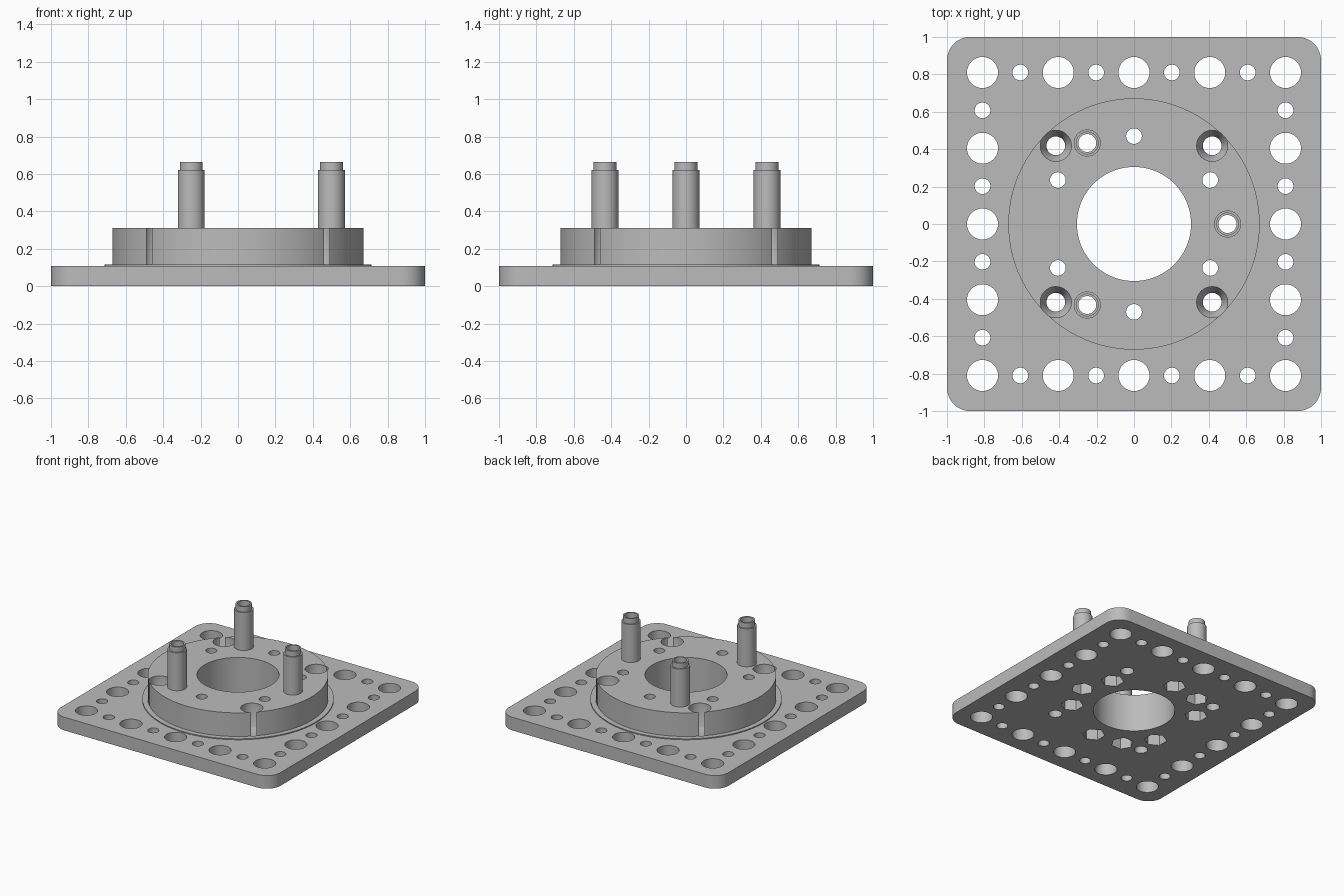
import bpy
import bmesh
from math import cos, sin, tau, radians
from mathutils import Matrix, Vector

old = bpy.data.objects.get("Cube")
if old:
    bpy.data.objects.remove(old, do_unlink=True)

PLATE_TOP, LIP_TOP, DISC_TOP = 0.108, 0.116, 0.31
SHOULDER, POST_TOP = 0.622, 0.665
BORE_R, PITCH, HEX_DEPTH = 0.305, 0.2025, 0.16

grey = bpy.data.materials.new("machined_grey")
grey.use_nodes = True
colour = (0.5, 0.5, 0.5, 1)
grey.diffuse_color = colour
grey.node_tree.nodes["Principled BSDF"].inputs["Base Color"].default_value = colour


def make_object(name, bm):
    bmesh.ops.recalc_face_normals(bm, faces=bm.faces)
    mesh = bpy.data.meshes.new(name)
    bm.to_mesh(mesh)
    bm.free()
    mesh.materials.append(grey)
    obj = bpy.data.objects.new(name, mesh)
    bpy.context.collection.objects.link(obj)
    return obj


def lathe(bm, profile, centre=(0, 0), sides=48, turn=0.0):
    """Revolve a closed (radius, height) outline around a vertical axis."""
    part = bmesh.new()
    verts = [part.verts.new((r, 0, z)) for r, z in profile]
    edges = [part.edges.new((verts[i - 1], verts[i])) for i in range(len(verts))
             if verts[i - 1].co.x + verts[i].co.x > 0]
    bmesh.ops.spin(part, geom=verts + edges, cent=(0, 0, 0), axis=(0, 0, 1),
                   angle=tau, steps=sides, use_merge=True)
    bmesh.ops.remove_doubles(part, verts=part.verts, dist=1e-5)
    bmesh.ops.recalc_face_normals(part, faces=part.faces)
    part.transform(Matrix.Translation((*centre, 0)) @ Matrix.Rotation(turn, 4, "Z"))
    temp = bpy.data.meshes.new("temp")
    part.to_mesh(temp)
    part.free()
    bm.from_mesh(temp)
    bpy.data.meshes.remove(temp)


def pin(bm, radius, centre, low=-0.1, high=0.5, sides=32, turn=0.0):
    lathe(bm, [(0, low), (radius, low), (radius, high), (0, high)], centre, sides, turn)


def polar(radius, degrees):
    a = radians(degrees)
    return radius * cos(a), radius * sin(a)


post_spots = [polar(0.5, a) for a in (0, 120, 240)]
screw_spots = [polar(0.47, a) for a in range(30, 390, 60)]

# Square base plate with rounded corners
bm = bmesh.new()
bmesh.ops.create_cube(bm, size=1)
bm.transform(Matrix.Translation((0, 0, PLATE_TOP / 2)) @ Matrix.Diagonal((2, 2, PLATE_TOP, 1)))
uprights = [e for e in bm.edges if abs(e.verts[0].co.z - e.verts[1].co.z) > 0.01]
bmesh.ops.bevel(bm, geom=uprights, offset=0.125, segments=10, profile=0.5, affect="EDGES")
base_plate = make_object("base_plate", bm)

# Raised disc with a thin lip at its foot
bm = bmesh.new()
lathe(bm, [(BORE_R, PLATE_TOP), (0.713, PLATE_TOP), (0.713, LIP_TOP),
           (0.672, LIP_TOP), (0.672, DISC_TOP), (BORE_R, DISC_TOP)], sides=96)
raised_disc = make_object("raised_disc", bm)

# Hollow stepped posts
posts = []
for spot in post_spots:
    bm = bmesh.new()
    lathe(bm, [(0.048, DISC_TOP), (0.072, DISC_TOP), (0.072, SHOULDER),
               (0.061, SHOULDER), (0.061, POST_TOP), (0.048, POST_TOP)], spot)
    posts.append(make_object("post", bm))

# Cutter: large and small holes around the plate border, and the centre bore
bm = bmesh.new()
for i in range(-4, 5):
    for j in range(-4, 5):
        if max(abs(i), abs(j)) == 4:
            big = (i + j) % 2 == 0
            pin(bm, 0.083 if big else 0.042, (i * PITCH, j * PITCH))
pin(bm, BORE_R, (0, 0), sides=96)
border_cutter = make_object("border_cutter", bm)

# Cutter: round through holes of the disc
bm = bmesh.new()
for spot in screw_spots:
    pin(bm, 0.042, spot)
for spot in post_spots:
    pin(bm, 0.048, spot, sides=48)
hole_cutter = make_object("hole_cutter", bm)

# Cutter: hexagonal nut pockets from below
bm = bmesh.new()
for spot in screw_spots + post_spots:
    pin(bm, 0.085, spot, high=HEX_DEPTH, sides=6, turn=Vector(spot).angle_signed(Vector((1, 0))))
pocket_cutter = make_object("pocket_cutter", bm)

# Cutter: deep countersunk holes that just break the disc rim
bm = bmesh.new()
for sx in (-1, 1):
    for sy in (-1, 1):
        lathe(bm, [(0, -0.1), (0.05, -0.1), (0.05, 0.06), (0.083, 0.118),
                   (0.083, 0.5), (0, 0.5)], (sx * 0.418, sy * 0.418))
sink_cutter = make_object("sink_cutter", bm)


def cut(target, cutters):
    bpy.context.view_layer.objects.active = target
    for cutter in cutters:
        mod = target.modifiers.new("cut", "BOOLEAN")
        mod.operation = "DIFFERENCE"
        mod.solver = "EXACT"
        mod.object = cutter
        bpy.ops.object.modifier_apply(modifier=mod.name)


cut(base_plate, [border_cutter, hole_cutter, pocket_cutter, sink_cutter])
cut(raised_disc, [hole_cutter, pocket_cutter, sink_cutter])
for cutter in (border_cutter, hole_cutter, pocket_cutter, sink_cutter):
    bpy.data.objects.remove(cutter, do_unlink=True)

# Smooth the round walls and keep the rims crisp
bpy.ops.object.select_all(action="DESELECT")
for obj in [base_plate, raised_disc] + posts:
    obj.select_set(True)
bpy.context.view_layer.objects.active = base_plate
bpy.ops.object.shade_smooth_by_angle(angle=radians(30))
